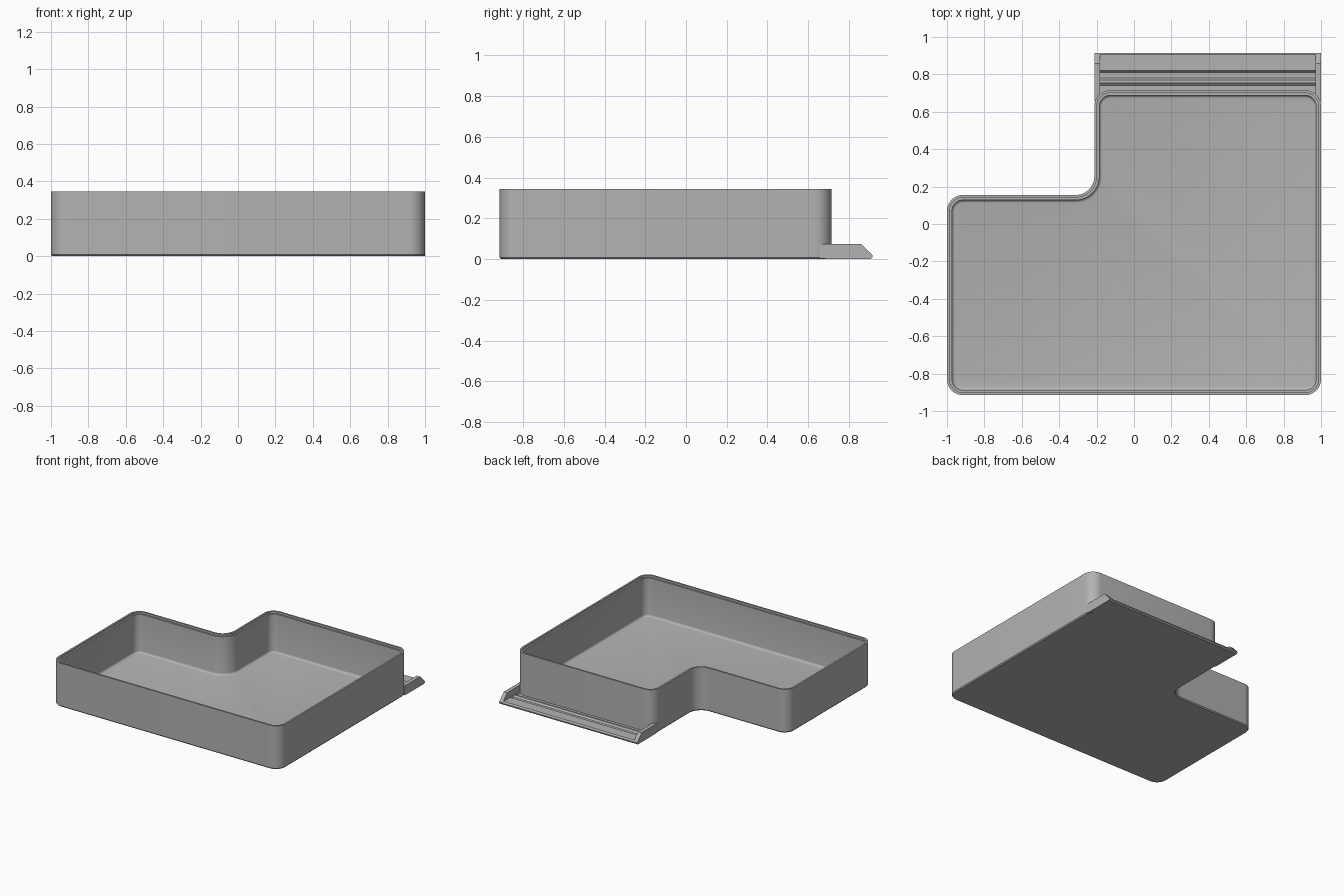
import bpy, bmesh, math

if "Cube" in bpy.data.objects:
    bpy.data.objects.remove(bpy.data.objects["Cube"])

# One plain grey plastic
grey = bpy.data.materials.new("grey_plastic")
grey.use_nodes = True
COLOUR = (0.45, 0.45, 0.45, 1)
grey.diffuse_color = COLOUR
grey.node_tree.nodes["Principled BSDF"].inputs["Base Color"].default_value = COLOUR

LEFT, RIGHT, FRONT, BACK = -1.0, 1.0, -0.915, 0.715
STEP_X, STEP_Y = -0.212, 0.155
RADIUS, SEGMENTS = 0.085, 10


def finish(name, bm):
    bmesh.ops.recalc_face_normals(bm, faces=bm.faces)
    mesh = bpy.data.meshes.new(name)
    bm.to_mesh(mesh)
    bm.free()
    mesh.materials.append(grey)
    obj = bpy.data.objects.new(name, mesh)
    bpy.context.collection.objects.link(obj)
    bpy.ops.object.select_all(action='DESELECT')
    obj.select_set(True)
    bpy.context.view_layer.objects.active = obj
    bpy.ops.object.shade_smooth_by_angle(angle=math.radians(32))
    return obj


def outline(inset):
    """Rounded L outline, counter-clockwise, moved inwards by inset."""
    # corner x, corner y, centre direction x, y, start angle, convex
    corners = [(LEFT, FRONT, 1, 1, 180, True),
               (RIGHT, FRONT, -1, 1, 270, True),
               (RIGHT, BACK, -1, -1, 0, True),
               (STEP_X, BACK, 1, -1, 90, True),
               (STEP_X, STEP_Y, -1, 1, 0, False),
               (LEFT, STEP_Y, 1, -1, 90, True)]
    points = []
    for x, y, dx, dy, start, convex in corners:
        r = RADIUS - inset if convex else RADIUS + 0.015 + inset
        reach = RADIUS if convex else RADIUS + 0.015
        cx, cy = x + dx * reach, y + dy * reach
        for i in range(SEGMENTS + 1):
            turn = 90 * i / SEGMENTS
            a = math.radians(start + turn if convex else start - turn)
            points.append((cx + r * math.cos(a), cy + r * math.sin(a)))
    return points


# Tray: outer wall, stepped rim, inner wall, floor fillet
section = [(0.007, 0), (0, 0.008), (0, 0.345), (0.014, 0.345),
           (0.014, 0.33), (0.027, 0.33)]
FLOOR, FILLET = 0.025, 0.016
for i in range(5):
    a = math.radians(90 * i / 4)
    section.append((0.027 + FILLET * (1 - math.cos(a)),
                    FLOOR + FILLET * (1 - math.sin(a))))
bm = bmesh.new()
rings = [[bm.verts.new((x, y, z)) for x, y in outline(d)] for d, z in section]
for low, high in zip(rings, rings[1:]):
    for i in range(len(low)):
        j = (i + 1) % len(low)
        bm.faces.new((low[i], low[j], high[j], high[i]))
bm.faces.new(rings[0])
bm.faces.new(rings[-1])
finish("tray", bm)


def extrude_x(name, profile, x0, x1):
    """Solid with a (y, z) profile, running from x0 to x1."""
    bm = bmesh.new()
    face = bm.faces.new([bm.verts.new((x0, y, z)) for y, z in profile])
    new = bmesh.ops.extrude_face_region(bm, geom=[face])["geom"]
    moved = [v for v in new if isinstance(v, bmesh.types.BMVert)]
    bmesh.ops.translate(bm, verts=moved, vec=(x1 - x0, 0, 0))
    return finish(name, bm)


# Rear ledge with a groove and a low ridge along it
ledge = [(0.69, 0), (0.907, 0), (0.915, 0.008), (0.915, 0.015), (0.905, 0.025),
         (0.82, 0.025), (0.81, 0.012), (0.78, 0.012), (0.77, 0.025),
         (0.755, 0.025), (0.74, 0.012), (0.69, 0.012)]
extrude_x("rear_ledge", ledge, STEP_X + 0.01, RIGHT - 0.01)

# Bevelled cheeks closing the ends of the ledge
cheek = [(0.655, 0.004), (0.70, 0), (0.907, 0), (0.915, 0.008),
         (0.915, 0.018), (0.858, 0.075), (0.655, 0.075)]
extrude_x("left_cheek", cheek, RIGHT - 0.03, RIGHT)
extrude_x("right_cheek", cheek, STEP_X, STEP_X + 0.03)
